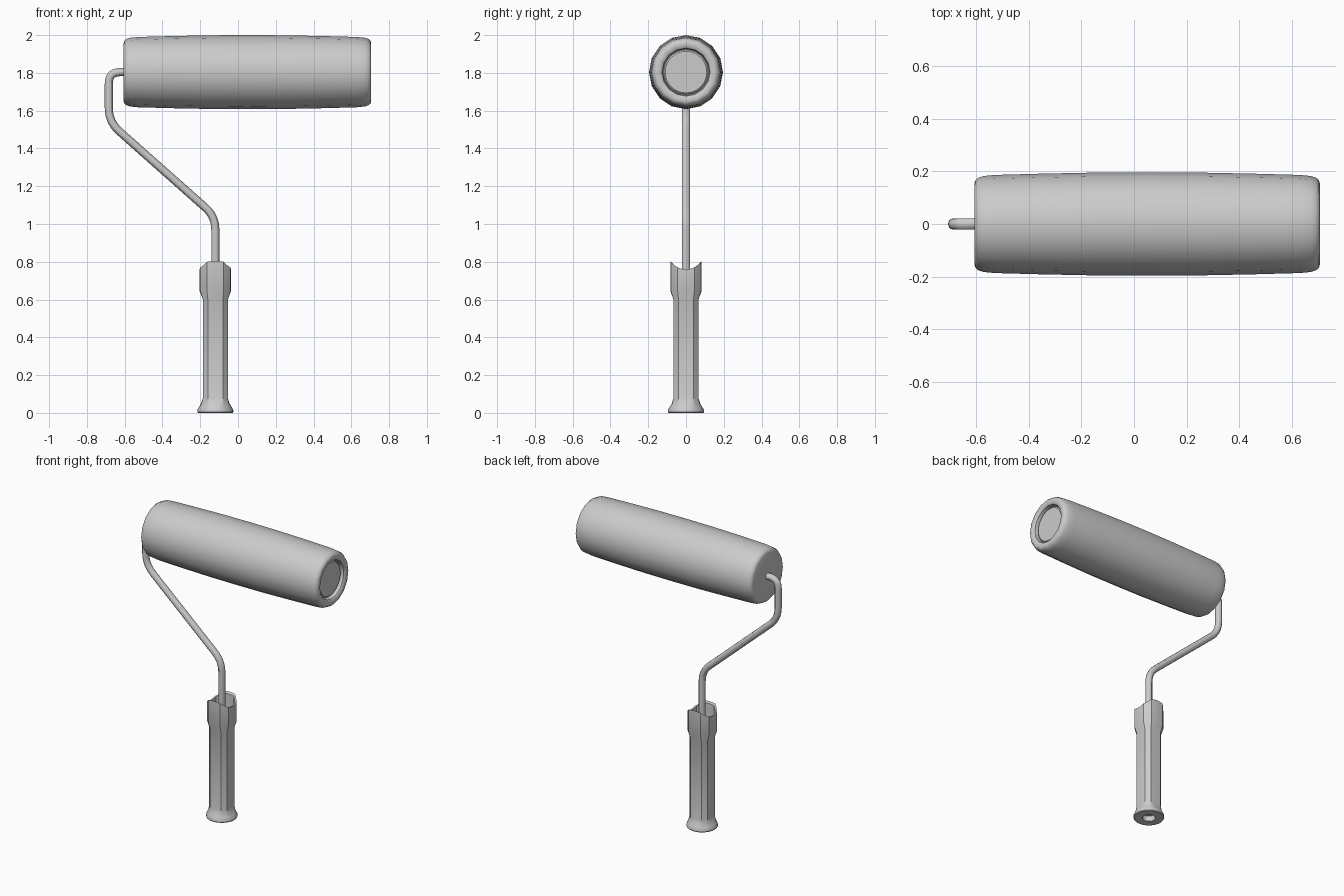
import bpy, bmesh, math
from mathutils import Vector

if "Cube" in bpy.data.objects:
    bpy.data.objects.remove(bpy.data.objects["Cube"])

ROLL_Z, GRIP_X = 1.804, -0.12


def finish(name, bm, angle=30):
    bmesh.ops.recalc_face_normals(bm, faces=bm.faces)
    me = bpy.data.meshes.new(name)
    bm.to_mesh(me)
    bm.free()
    ob = bpy.data.objects.new(name, me)
    bpy.context.collection.objects.link(ob)
    bpy.ops.object.select_all(action='DESELECT')
    ob.select_set(True)
    bpy.context.view_layer.objects.active = ob
    bpy.ops.object.shade_smooth_by_angle(angle=math.radians(angle))
    return ob


def loft(name, rings, angle=30):
    """Skin a list of point rings and cap both ends."""
    bm = bmesh.new()
    loops = [[bm.verts.new(p) for p in ring] for ring in rings]
    n = len(loops[0])
    for a, b in zip(loops, loops[1:]):
        for i in range(n):
            j = (i + 1) % n
            bm.faces.new((a[i], a[j], b[j], b[i]))
    bm.faces.new(loops[0][::-1])
    bm.faces.new(loops[-1])
    return finish(name, bm, angle)


# roller sleeve: barrel profile along x, open recess at the right end
def x_ring(x, r, n=16):
    return [(x, r * math.cos(math.tau * i / n), ROLL_Z + r * math.sin(math.tau * i / n))
            for i in range(n)]


half = [(0.655, 0.155), (0.651, 0.167), (0.640, 0.176), (0.620, 0.182),
        (0.580, 0.186), (0.40, 0.191), (0.20, 0.195)]
profile = [(-x, r) for x, r in half] + [(0, 0.196)] + half[::-1]
profile += [(0.652, 0.135), (0.645, 0.127), (0.61, 0.122)]
loft("roller_sleeve", [x_ring(0.05 + x, r) for x, r in profile], 40)

# end plug set inside the recess
plug = [(0.64, 0.118), (0.675, 0.118), (0.682, 0.110)]
loft("roller_plug", [x_ring(x, r, 32) for x, r in plug])


# bent wire frame: corner points with rounded bends
def rounded(points, bends, steps=6):
    out = [points[0]]
    for a, p, b, d in zip(points, points[1:], points[2:], bends):
        s, e = p + (a - p).normalized() * d, p + (b - p).normalized() * d
        for i in range(steps + 1):
            t = i / steps
            out.append(s * (1 - t) ** 2 + p * 2 * t * (1 - t) + e * t * t)
    return out + [points[-1]]


corners = [Vector((x, 0, z)) for x, z in
           [(-0.58, ROLL_Z), (-0.684, ROLL_Z), (-0.684, 1.54), (GRIP_X, 1.04), (GRIP_X, 0.62)]]
path = rounded(corners, [0.06, 0.075, 0.07])
rings = []
for i, p in enumerate(path):
    d = (path[min(i + 1, len(path) - 1)] - path[max(i - 1, 0)]).normalized()
    side = Vector((0, 1, 0))
    up = d.cross(side)
    rings.append([p + 0.0215 * (side * math.cos(math.tau * k / 12) + up * math.sin(math.tau * k / 12))
                  for k in range(12)])
loft("wire_frame", rings)


# handle: chamfered square sections blended towards a circle
def section(z, h, flat, round_, saddle=False):
    f = h * flat
    oct_ = [(h, -f), (h, f), (f, h), (-f, h), (-h, f), (-h, -f), (-f, -h), (f, -h)]
    ring = []
    for a, b in zip(oct_, oct_[1:] + oct_[:1]):
        for k in range(4):
            x = a[0] + (b[0] - a[0]) * k / 4
            y = a[1] + (b[1] - a[1]) * k / 4
            s = 1 + round_ * (h / math.hypot(x, y) - 1)
            x, y = x * s, y * s
            top = z + (0.1 - math.sqrt(0.01 - y * y) if saddle else 0)
            ring.append((GRIP_X + x, y, top))
    return ring


handle = [
    (0.035, 0.038, 0.41, 1), (0.0, 0.040, 0.41, 1),          # bottom hole
    (0.0, 0.092, 0.41, 1), (0.004, 0.095, 0.41, 1),          # flared foot
    (0.016, 0.095, 0.41, 1), (0.03, 0.087, 0.45, 0.8),
    (0.05, 0.075, 0.55, 0.4), (0.078, 0.066, 0.6, 0),
    (0.60, 0.066, 0.6, 0),                                   # faceted grip
    (0.645, 0.083, 0.55, 0.3),                               # collar
    (0.76, 0.083, 0.55, 0.3, True), (0.76, 0.074, 0.55, 0.3, True),
    (0.67, 0.070, 0.55, 0.3),                                # hollow collar
]
loft("handle", [section(*s) for s in handle])
